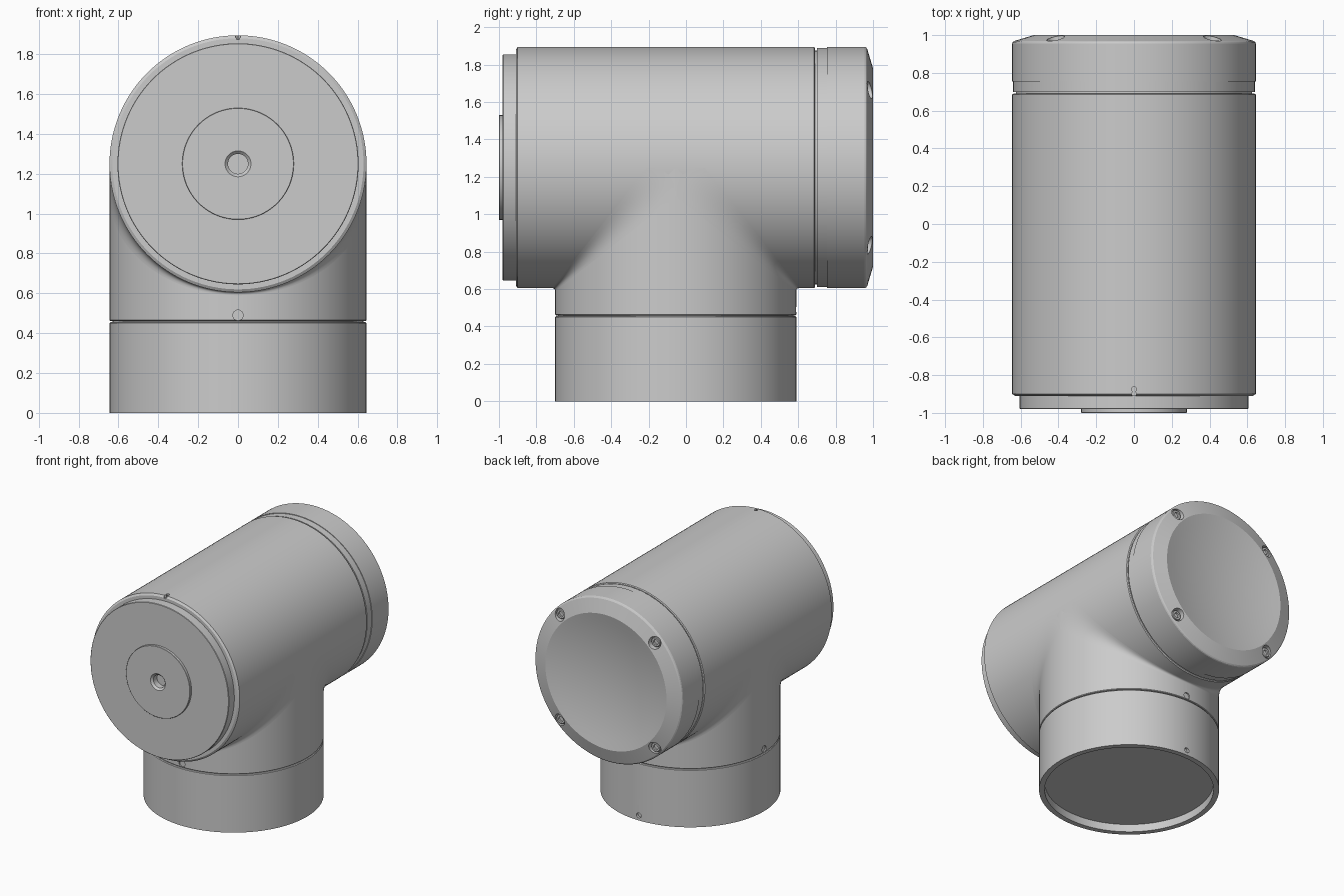
import bpy, bmesh
from math import radians, sin, cos, pi
from mathutils import Matrix, Vector

if "Cube" in bpy.data.objects:
    bpy.data.objects.remove(bpy.data.objects["Cube"])

R = 0.645          # radius shared by both tubes
AXIS_Z = 1.25      # height of the horizontal tube
STEM_Y = -0.055    # position of the upright tube
SEGS = 128
ALONG_Y = Matrix.Translation((0, 0, AXIS_Z)) @ Matrix.Rotation(radians(-90), 4, 'X')
UPRIGHT = Matrix.Translation((0, STEM_Y, 0))

grey = bpy.data.materials.new("satin grey")
grey.use_nodes = True
COLOUR = (0.6, 0.6, 0.6, 1)
grey.diffuse_color = COLOUR
grey.node_tree.nodes["Principled BSDF"].inputs["Base Color"].default_value = COLOUR


def finish(name, bm, matrix=None):
    """Turn a bmesh into a named, shaded object."""
    bmesh.ops.remove_doubles(bm, verts=bm.verts, dist=1e-5)
    bmesh.ops.recalc_face_normals(bm, faces=bm.faces)
    if matrix:
        bm.transform(matrix)
    mesh = bpy.data.meshes.new(name)
    bm.to_mesh(mesh)
    bm.free()
    mesh.materials.append(grey)
    ob = bpy.data.objects.new(name, mesh)
    bpy.context.collection.objects.link(ob)
    smooth(ob)
    return ob


def smooth(ob):
    bpy.ops.object.select_all(action='DESELECT')
    ob.select_set(True)
    bpy.context.view_layer.objects.active = ob
    bpy.ops.object.shade_smooth_by_angle(angle=radians(20))


def lathe(name, profile, matrix, segs=SEGS):
    """Spin (radius, height) points into a closed solid."""
    bm = bmesh.new()
    verts = [bm.verts.new((r, 0, h)) for r, h in profile]
    edges = [bm.edges.new(pair) for pair in zip(verts, verts[1:])]
    bmesh.ops.spin(bm, geom=verts + edges, axis=(0, 0, 1), cent=(0, 0, 0),
                   angle=2 * pi, steps=segs)
    return finish(name, bm, matrix)


def drill(ob, places, radius, depth):
    """Cut round holes at (point, direction) places."""
    for point, direction in places:
        turn = Vector(direction).to_track_quat('Z', 'Y').to_matrix().to_4x4()
        cutter = lathe("cutter", [(0, -depth), (radius, -depth), (radius, depth), (0, depth)],
                       Matrix.Translation(point) @ turn, 24)
        cutter.hide_render = True
        mod = ob.modifiers.new("hole", 'BOOLEAN')
        mod.operation, mod.solver, mod.object = 'DIFFERENCE', 'EXACT', cutter
        bpy.context.view_layer.objects.active = ob
        bpy.ops.object.modifier_apply(modifier=mod.name)
        bpy.data.objects.remove(cutter)
    smooth(ob)


# Horizontal tube with a notch at its front top edge
body = lathe("main_housing", [(0, -0.91), (0.63, -0.91), (R, -0.9), (R, 0.685),
                              (0.638, 0.69), (0.625, 0.69), (0.625, 0.705), (0, 0.705)], ALONG_Y)
drill(body, [((0, y, AXIS_Z + R), (0, 0, 1)) for y in (-0.9, -0.875)], 0.013, 0.02)

# Front plate with raised boss and centre hole
lathe("front_plate", [(0, -0.94), (0.05, -0.94), (0.05, -0.985), (0.065, -1), (0.278, -1),
                      (0.28, -0.998), (0.28, -0.98), (0.602, -0.98), (0.605, -0.977),
                      (0.605, -0.9), (0, -0.9)], ALONG_Y)

# Rear cap with bevelled rim and shallow dish
dish = [(0.53 * t / 8, 1 - 0.06 * (1 - (t / 8) ** 2)) for t in range(8, -1, -1)]
cap = lathe("rear_cap", [(0, 0.7), (0.64, 0.7), (0.64, 0.755), (R, 0.755), (R, 0.955),
                         (0.642, 0.963), (0.634, 0.969)] + dish, ALONG_Y)
corners = [(x, z) for x in (-0.415, 0.415) for z in (-0.415, 0.415)]
drill(cap, [((x, 0.98, AXIS_Z + z), (0, 1, 0)) for x, z in corners], 0.047, 0.035)

# Socket screws in the cap
for i, (x, z) in enumerate(corners):
    screw = lathe(f"cap_screw_{i + 1}", [(0, 0.94), (0.038, 0.94), (0.038, 0.968),
                                         (0.034, 0.972), (0, 0.972)],
                  Matrix.Translation((x, 0, z)) @ ALONG_Y, 24)
    drill(screw, [((x, 0.972, AXIS_Z + z), (0, 1, 0))], 0.02, 0.015)

# Upright tube with small pin holes above the seam
stem = lathe("stem_housing", [(0, 0.45), (0.63, 0.45), (0.63, 0.46), (0.64, 0.46), (R, 0.465),
                              (R, AXIS_Z), (0, AXIS_Z)], UPRIGHT)
drill(stem, [((0, STEM_Y - R, 0.49), (0, -1, 0)), ((0, STEM_Y + R, 0.49), (0, 1, 0)),
             ((-R, STEM_Y, 0.49), (-1, 0, 0))], 0.026, 0.01)

# Base collar with recessed underside
base = lathe("base_collar", [(0, 0.06), (0.605, 0.06), (0.605, 0), (R, 0), (R, 0.45),
                             (0.64, 0.455), (0, 0.455)], UPRIGHT)
drill(base, [((0, STEM_Y + R, 0.04), (0, 1, 0))], 0.02, 0.02)

# Blends where the two tubes meet, widening towards the sides
for name, side in (("front_blend", -1), ("rear_blend", 1)):
    bm = bmesh.new()
    rows = []
    for i in range(65):
        a = pi * (i / 64 - 0.5)
        size = 0.015 + 0.14 * (1 - cos(a))
        row = []
        for j in range(9):
            t = j / 8
            out = R * cos(a) + size * t * t
            down = R * cos(a) + size * (1 - t) ** 2
            row.append(bm.verts.new((R * sin(a), STEM_Y + side * out, AXIS_Z - down)))
        rows.append(row)
    for r0, r1 in zip(rows, rows[1:]):
        for j in range(8):
            quad = (r0[j], r0[j + 1], r1[j + 1], r1[j])
            bm.faces.new(quad if side < 0 else quad[::-1])
    blend = finish(name, bm)
    # Face the blend outwards
    if sum(p.normal.y * side for p in blend.data.polygons) < 0:
        blend.data.flip_normals()
